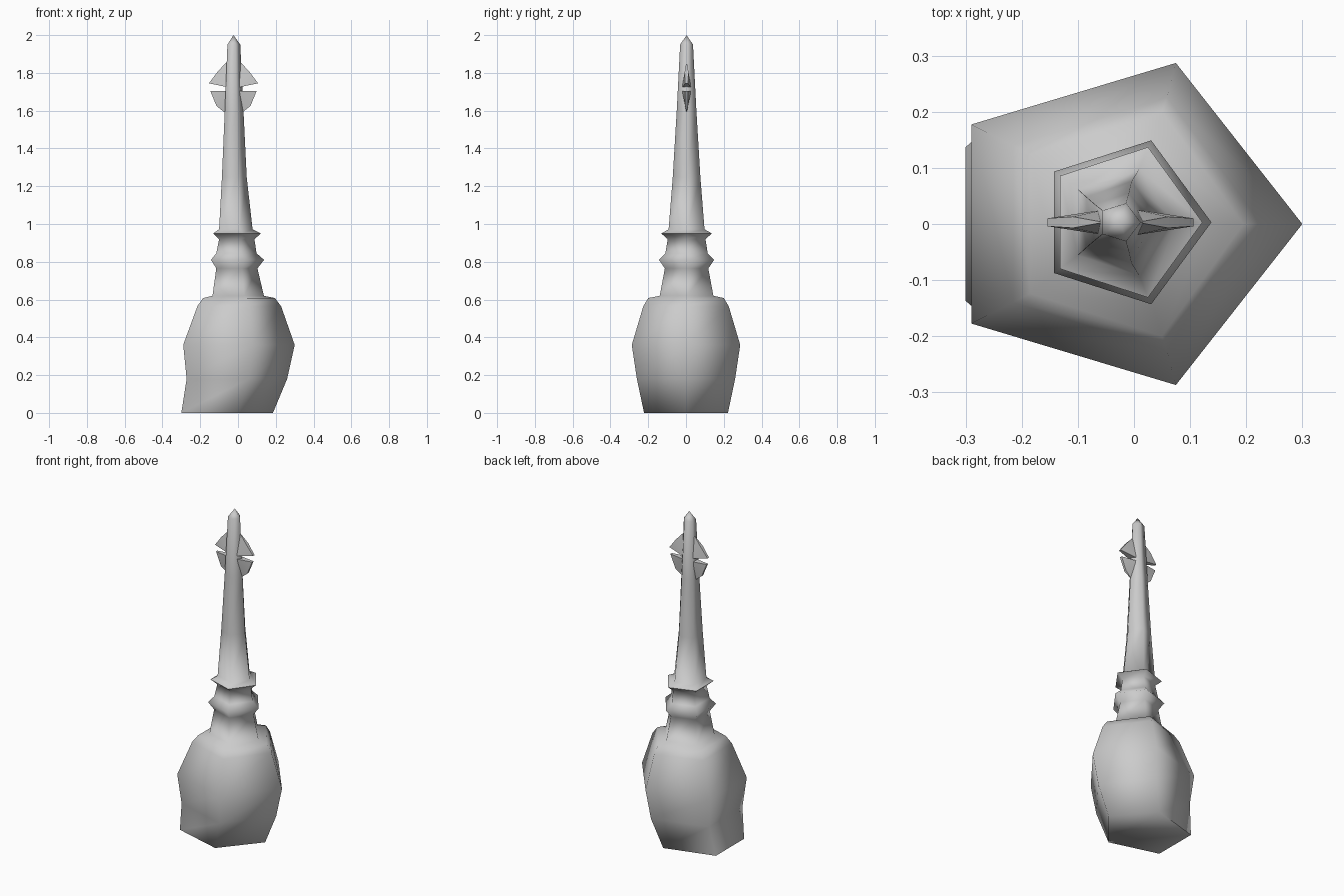
import bpy, bmesh, math

if "Cube" in bpy.data.objects:
    bpy.data.objects.remove(bpy.data.objects["Cube"], do_unlink=True)

grey = bpy.data.materials.new("stone grey")
grey.use_nodes = True
colour = (0.6, 0.6, 0.6, 1)
grey.diffuse_color = colour
grey.node_tree.nodes["Principled BSDF"].inputs["Base Color"].default_value = colour


def finish(name, bm):
    bmesh.ops.recalc_face_normals(bm, faces=bm.faces)
    mesh = bpy.data.meshes.new(name)
    bm.to_mesh(mesh)
    bm.free()
    mesh.materials.append(grey)
    obj = bpy.data.objects.new(name, mesh)
    bpy.context.collection.objects.link(obj)
    bpy.ops.object.select_all(action='DESELECT')
    obj.select_set(True)
    bpy.context.view_layer.objects.active = obj
    bpy.ops.object.shade_smooth_by_angle(angle=math.radians(78))


# Five-sided tower, each ring given as (z, flat side x, corner x, half depth)
SIDES = 5
RINGS = [
    (0, -.30, .185, .222), (.18, -.272, .26, .26), (.36, -.29, .30, .287),
    (.565, -.215, .228, .226), (.608, -.185, .195, .2), (.62, -.135, .137, .142),
    (.765, -.115, .103, .115), (.81, -.143, .138, .146), (.845, -.115, .098, .112),
    (.92, -.1, .087, .1), (.95, -.132, .122, .134), (.972, -.1, .077, .095),
    (1.25, -.085, .046, .073), (1.6, -.07, .029, .052), (1.95, -.056, .012, .034),
]
bm = bmesh.new()
loops = []
for z, left, right, depth in RINGS:
    rx = (right - left) / (1 + math.cos(math.pi / SIDES))
    ry = depth / math.sin(math.tau / SIDES)
    cy = .003 if z > .615 else 0
    angles = [math.tau * i / SIDES for i in range(SIDES)]
    loops.append([bm.verts.new((right - rx + rx * math.cos(a), cy + ry * math.sin(a), z))
                  for a in angles])
for low, high in zip(loops, loops[1:]):
    for i in range(SIDES):
        j = (i + 1) % SIDES
        bm.faces.new((low[i], low[j], high[j], high[i]))
bm.faces.new(loops[0])
tip = bm.verts.new((-.024, .003, 2))
for i in range(SIDES):
    bm.faces.new((loops[-1][i], loops[-1][(i + 1) % SIDES], tip))
finish("tower", bm)


# Fins near the top: wedge sections (reach from axis, z, half thickness)
def fin(name, side, root, outline, tail):
    bm = bmesh.new()
    axis = -.024
    pairs = []
    for reach, z, half in [root] + outline:
        pairs.append([bm.verts.new((axis + side * reach, .003 + s * half, z)) for s in (-1, 1)])
    end = bm.verts.new((axis + side * tail[0], .003, tail[1]))
    inner = bm.verts.new((axis, .003, tail[1]))
    for a, b in zip(pairs, pairs[1:]):
        bm.faces.new((a[0], a[1], b[1], b[0]))
    bm.faces.new((*pairs[-1], end))
    # flat cheeks, closed inside the tower
    for s in (0, 1):
        bm.faces.new((pairs[0][s], pairs[1][s], pairs[2][s]))
        bm.faces.new((pairs[0][s], pairs[2][s], end))
        bm.faces.new((pairs[0][s], end, inner))
    bm.faces.new((*pairs[0], inner))
    finish(name, bm)


for side, label in ((1, "left"), (-1, "right")):
    fin("upper_fin_" + label, side, (.02, 1.722, .024),
        [(.13, 1.745, .007), (.085, 1.805, .01)], (.03, 1.865))
    fin("lower_fin_" + label, side, (.02, 1.705, .024),
        [(.123, 1.705, .007), (.09, 1.625, .007)], (.04, 1.585))
